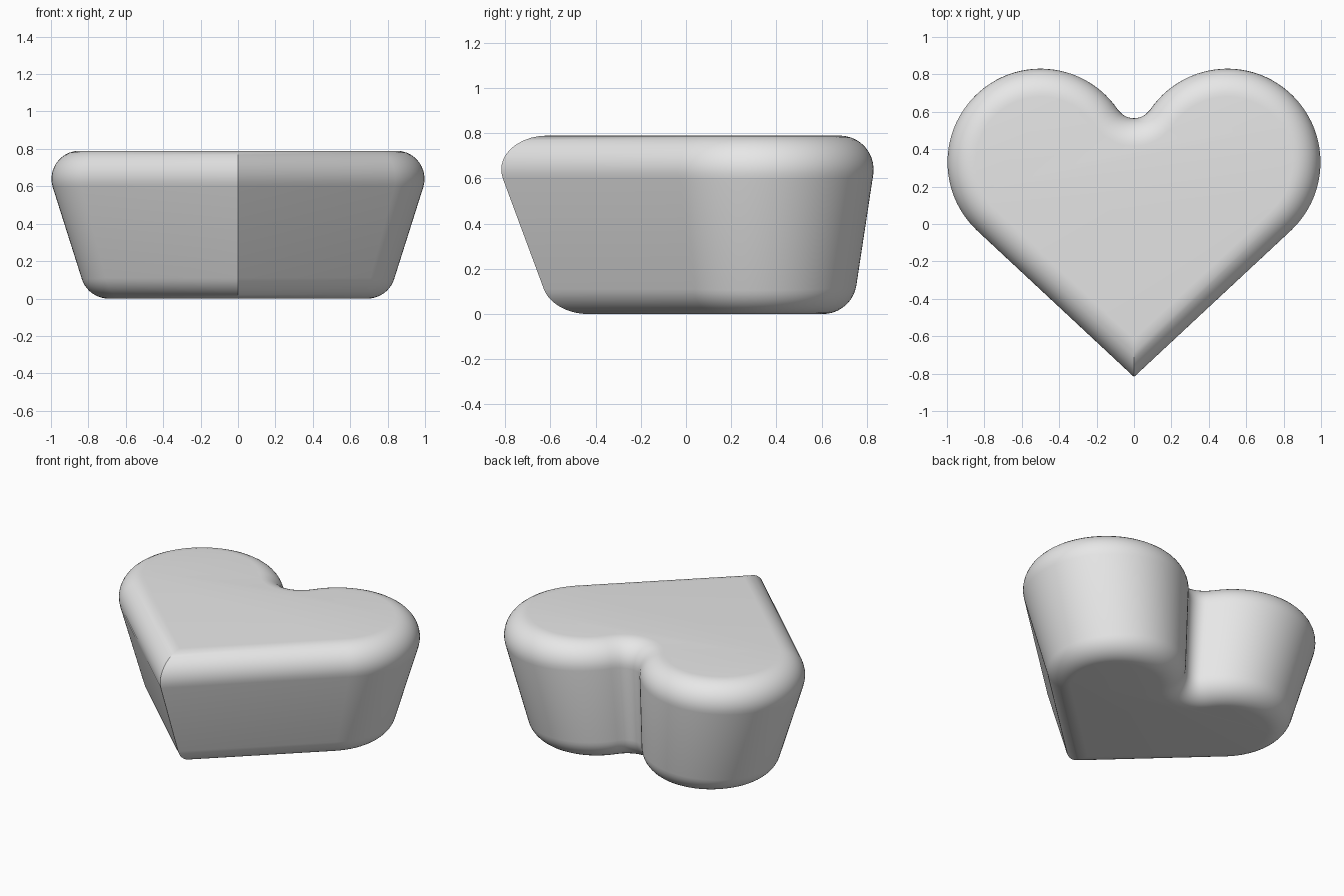
import bpy
import bmesh
from math import sin, cos, atan, atan2, asin, hypot, pi, radians
from mathutils import Vector

if "Cube" in bpy.data.objects:
    bpy.data.objects.remove(bpy.data.objects["Cube"])

HEIGHT, ROUND = 0.79, 0.15          # block height, edge rounding radius
LOBE, LOBE_R = Vector((0.5, 0.33)), 0.5
NOTCH, NOTCH_R = Vector((0, 0.665)), 0.1
TIP = Vector((0, -0.82))
CENTRE = Vector((0, 0.35))          # the taper shrinks toward this point
TAPER = 0.317                       # growth of the outline per unit height


def scale_at(z):
    return 0.802 + TAPER * z


def arc(centre, radius, start, end, steps, side):
    """Points on an arc with outward directions; side is -1 when concave."""
    result = []
    for i in range(steps + 1):
        a = start + (end - start) * i / steps
        d = Vector((cos(a), sin(a)))
        result.append((centre + d * radius, d * side, d * side))
    return result


def heart_outline():
    """Each entry: point, mitre direction, wall normal."""
    to_lobe = LOBE - TIP
    slope = atan2(to_lobe.y, to_lobe.x) - asin(LOBE_R / to_lobe.length)
    normal = Vector((sin(slope), -cos(slope)))
    touch = NOTCH - LOBE
    touch_angle = atan2(touch.y, touch.x)
    tip = (TIP, Vector((0, -1 / cos(slope))), normal)
    half = arc(LOBE, LOBE_R, slope - pi / 2, touch_angle, 48, 1)
    half += arc(NOTCH, NOTCH_R, touch_angle - pi, -pi / 2, 10, -1)[1:]

    def flip(v):
        return Vector((-v.x, v.y))
    mirrored = [tuple(flip(v) for v in entry) for entry in reversed(half[:-1])]
    return [tip] + half + mirrored


def ring_point(entry, t, z_centre, top):
    """Point on the rounded edge; t runs upward from 0 to 1."""
    point, mitre, normal = entry
    tilt = atan(TAPER * (point - CENTRE).dot(normal))
    low, high = (-tilt, pi / 2) if top else (-pi / 2, -tilt)
    angle = low + (high - low) * t
    inset = ROUND / cos(tilt) - ROUND * cos(angle)
    p = CENTRE + (point - CENTRE) * scale_at(z_centre) - mitre * inset
    return (p.x, p.y, z_centre + ROUND * sin(angle))


# Tapered heart with rounded top and bottom edges
outline = heart_outline()
steps = 10
bm = bmesh.new()
rings = []
for z_centre, top in ((ROUND, False), (HEIGHT - ROUND, True)):
    for i in range(steps + 1):
        rings.append([bm.verts.new(ring_point(e, i / steps, z_centre, top))
                      for e in outline])

count = len(outline)
for lower, upper in zip(rings, rings[1:]):
    for i in range(count):
        j = (i + 1) % count
        bm.faces.new((lower[i], lower[j], upper[j], upper[i]))
bm.faces.new(rings[0][::-1])
bm.faces.new(rings[-1])

mesh = bpy.data.meshes.new("heart_block")
bm.to_mesh(mesh)
bm.free()
heart = bpy.data.objects.new("heart_block", mesh)
bpy.context.collection.objects.link(heart)

# Plain grey
grey = bpy.data.materials.new("light_grey")
grey.use_nodes = True
colour = (0.8, 0.8, 0.8, 1)
grey.diffuse_color = colour
grey.node_tree.nodes["Principled BSDF"].inputs["Base Color"].default_value = colour
mesh.materials.append(grey)

# Smooth sides, sharp front crease
bpy.ops.object.select_all(action="DESELECT")
heart.select_set(True)
bpy.context.view_layer.objects.active = heart
bpy.ops.object.shade_smooth_by_angle(angle=radians(30))
